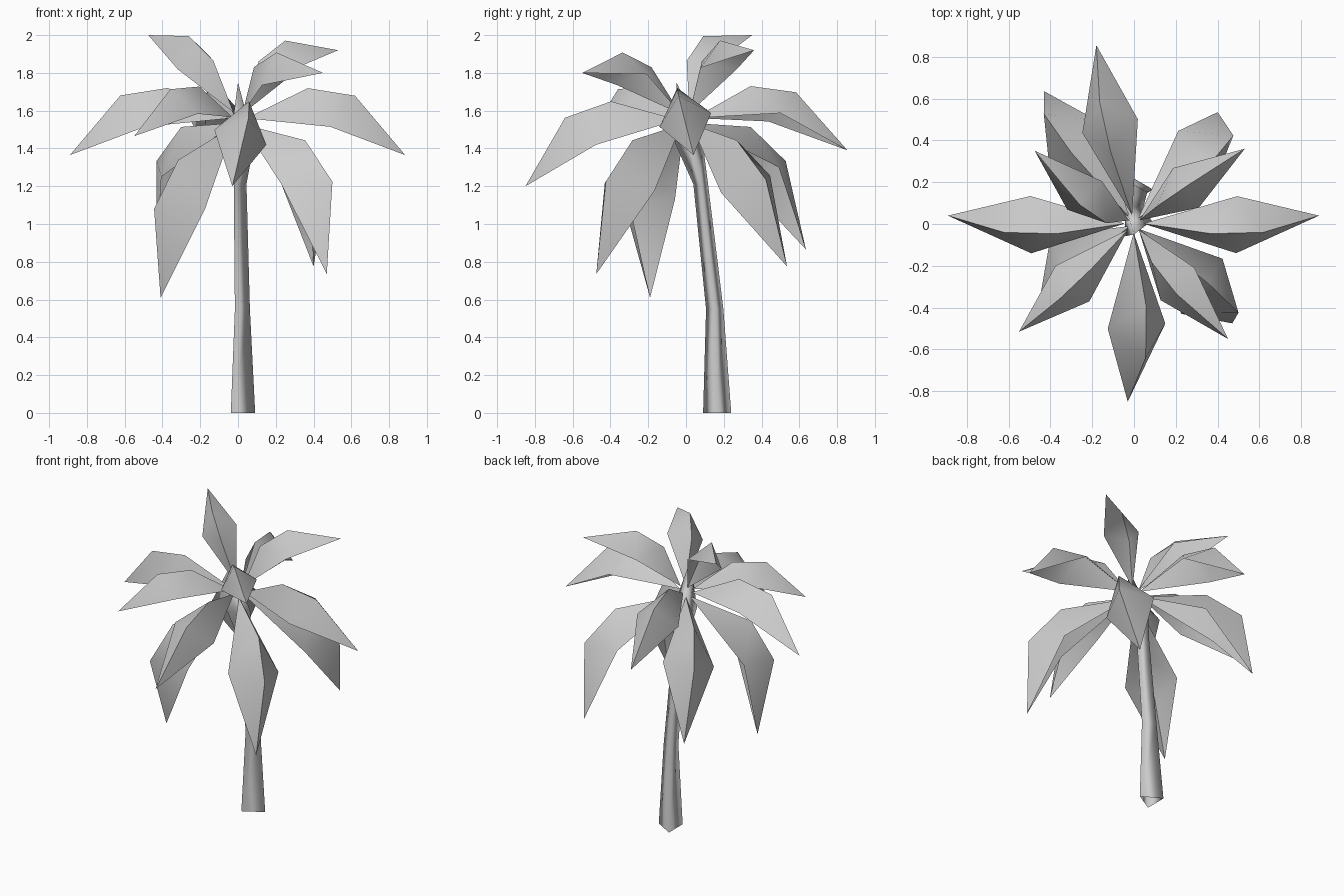
import bpy, math
from mathutils import Vector

if "Cube" in bpy.data.objects:
    bpy.data.objects.remove(bpy.data.objects["Cube"])

CROWN = Vector((0, 0, 1.57))


def make(name, verts, faces):
    mesh = bpy.data.meshes.new(name)
    mesh.from_pydata(verts, [], faces)
    obj = bpy.data.objects.new(name, mesh)
    bpy.context.collection.objects.link(obj)
    return obj


def trunk():
    # Leaning three-sided tapered trunk, open below, closing to a bud at the top
    rings = [(0.005, 0.165, 0.0, 0.086), (0.01, 0.152, 0.55, 0.053),
             (0.0, 0.078, 1.21, 0.045), (0.0, 0.015, 1.43, 0.085)]
    verts = []
    for x, y, z, r in rings:
        for k in range(3):
            a = math.radians(120 * k)
            verts.append((x + r * math.cos(a), y + r * math.sin(a), z))
    faces = [(3 * i + k, 3 * i + (k + 1) % 3, 3 * i + 3 + (k + 1) % 3, 3 * i + 3 + k)
             for i in range(len(rings) - 1) for k in range(3)]
    top = len(verts)
    verts.append((0.0, -0.05, 1.75))
    faces += [(top - 3 + k, top - 3 + (k + 1) % 3, top) for k in range(3)]
    obj = make("trunk", verts, faces)
    obj.data.polygons.foreach_set("use_smooth", [True] * len(faces))


def frond(name, tip, bend):
    # Folded leaf: arched spine with one side point per half;
    # the bend point on the spine sets the roll
    axis = Vector(tip) - CROWN
    size = axis.length
    d = axis.normalized()
    off = Vector(bend) - CROWN
    u = (off - d * off.dot(d)).normalized()
    w = d.cross(u)
    profile = [(0.05, 0, 0), (0.356, 0.26, 0), (0.634, 0.28, 0), (1, 0, 0),
               (0.53, 0.105, 0.155), (0.53, 0.105, -0.155)]
    verts = [CROWN + size * (a * d + b * u + c * w) for a, b, c in profile]
    faces = [(0, 1, 4), (1, 2, 4), (2, 3, 4), (1, 0, 5), (2, 1, 5), (3, 2, 5)]
    obj = make(name, verts, faces)
    bpy.ops.object.select_all(action='DESELECT')
    obj.select_set(True)
    bpy.context.view_layer.objects.active = obj
    bpy.ops.object.shade_smooth_by_angle(angle=math.radians(45))


# Three tiers of fronds: (tip, spine bend)
tiers = {
    "upper_frond": [((-0.475, 0.35, 2.0), (-0.26, 0.10, 1.98)),
                    ((0.53, 0.36, 1.92), (0.25, 0.18, 1.96)),
                    ((0.45, -0.55, 1.80), (0.21, -0.335, 1.89)),
                    ((-0.55, -0.515, 1.465), (-0.37, -0.37, 1.70))],
    "middle_frond": [((0.885, 0.04, 1.365), (0.62, -0.04, 1.68)),
                     ((-0.89, 0.04, 1.365), (-0.63, -0.04, 1.68)),
                     ((-0.03, -0.85, 1.20), (0.05, -0.65, 1.54)),
                     ((-0.18, 0.855, 1.39), (-0.165, 0.59, 1.69))],
    "lower_frond": [((-0.41, -0.19, 0.61), (-0.445, -0.32, 1.07)),
                    ((0.47, -0.475, 0.735), (0.52, -0.44, 1.22)),
                    ((0.40, 0.535, 0.775), (0.50, 0.43, 1.26)),
                    ((-0.43, 0.635, 0.865), (-0.435, 0.53, 1.34))],
}

trunk()
for tier, fronds in tiers.items():
    for i, (tip, bend) in enumerate(fronds, 1):
        frond(f"{tier}_{i}", tip, bend)
